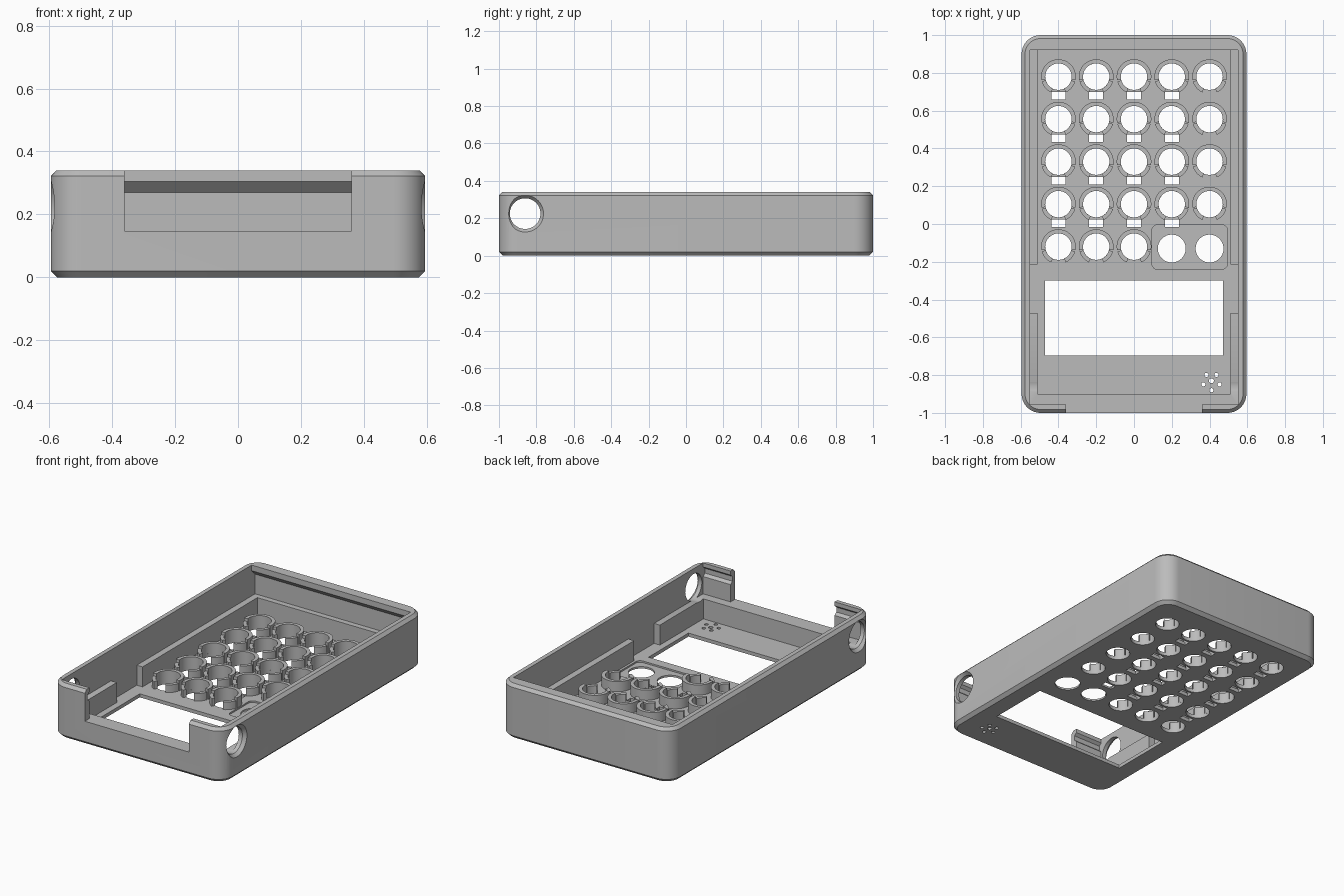
import bpy, bmesh, math

cube = bpy.data.objects.get("Cube")
if cube:
    bpy.data.objects.remove(cube, do_unlink=True)

grey = bpy.data.materials.new("light_grey_plastic")
grey.use_nodes = True
COLOUR = (0.5, 0.5, 0.5, 1)
grey.diffuse_color = COLOUR
grey.node_tree.nodes["Principled BSDF"].inputs["Base Color"].default_value = COLOUR

FLOOR, LEDGE, HEIGHT = 0.022, 0.147, 0.34
HOLE_R, RING_R = 0.07, 0.092
COLUMNS = [-0.4 + 0.2 * i for i in range(5)]
ROWS = [0.78 - 0.225 * i for i in range(5)]


def loft(bm, rings):
    """Skin a closed solid through equal-length rings of points."""
    loops = [[bm.verts.new(p) for p in ring] for ring in rings]
    n = len(loops[0])
    faces = [bm.faces.new(loops[0][::-1]), bm.faces.new(loops[-1])]
    for a, b in zip(loops, loops[1:]):
        for i in range(n):
            j = (i + 1) % n
            faces.append(bm.faces.new((a[i], a[j], b[j], b[i])))
    bmesh.ops.recalc_face_normals(bm, faces=faces)


def prism(bm, outline, z0, z1):
    loft(bm, [[(x, y, z) for x, y in outline] for z in (z0, z1)])


def box(bm, x0, x1, y0, y1, z0, z1):
    prism(bm, [(x0, y0), (x1, y0), (x1, y1), (x0, y1)], z0, z1)


def circle(cx, cy, r, n=32):
    return [(cx + r * math.cos(math.tau * i / n), cy + r * math.sin(math.tau * i / n))
            for i in range(n)]


def rounded_rect(cx, cy, hx, hy, r, steps=10):
    points = []
    for k, (sx, sy) in enumerate([(1, 1), (-1, 1), (-1, -1), (1, -1)]):
        for i in range(steps + 1):
            a = math.pi / 2 * (k + i / steps)
            points.append((cx + sx * (hx - r) + r * math.cos(a),
                           cy + sy * (hy - r) + r * math.sin(a)))
    return points


def arc_band(cx, cy, r0, r1, start, end, n):
    angles = [math.radians(start + (end - start) * i / n) for i in range(n + 1)]
    outer = [(cx + r1 * math.cos(a), cy + r1 * math.sin(a)) for a in angles]
    inner = [(cx + r0 * math.cos(a), cy + r0 * math.sin(a)) for a in angles]
    return outer + inner[::-1]


def make_object(name, bm):
    mesh = bpy.data.meshes.new(name)
    bm.to_mesh(mesh)
    bm.free()
    mesh.materials.append(grey)
    obj = bpy.data.objects.new(name, mesh)
    bpy.context.collection.objects.link(obj)
    return obj


def activate(obj):
    bpy.ops.object.select_all(action='DESELECT')
    obj.select_set(True)
    bpy.context.view_layer.objects.active = obj


def carve(target, bm):
    """Subtract the solids in bm from the target."""
    cutter = make_object("cutter", bm)
    cutter.hide_render = True
    activate(target)
    mod = target.modifiers.new("cut", 'BOOLEAN')
    mod.operation, mod.solver, mod.object = 'DIFFERENCE', 'EXACT', cutter
    bpy.ops.object.modifier_apply(modifier=mod.name)
    bpy.data.objects.remove(cutter, do_unlink=True)


# Outer shell with chamfered bottom and top edges
bm = bmesh.new()
loft(bm, [[(x, y, z) for x, y in rounded_rect(0, 0, 0.595 - c, 1 - c, 0.1 - c)]
          for z, c in [(0, 0.02), (0.02, 0), (HEIGHT - 0.018, 0), (HEIGHT, 0.018)]])
shell = make_object("case_shell", bm)

# Upper cavity, with a back lip and a front snap groove
bm = bmesh.new()
profile = [(-0.955, LEDGE), (0.955, LEDGE), (0.955, 0.27), (0.92, 0.305), (0.92, 0.4),
           (-0.955, 0.4), (-0.955, 0.315), (-0.972, 0.3), (-0.972, 0.27), (-0.955, 0.255)]
loft(bm, [[(x, y, z) for y, z in profile] for x in (-0.55, 0.55)])
carve(shell, bm)

# Lower cavity, leaving ledges that stop short in the middle of the sides
bm = bmesh.new()
outline = [(0.51, -0.9), (0.51, -0.47), (0.55, -0.47), (0.55, -0.215), (0.51, -0.215), (0.51, 0.92)]
prism(bm, outline + [(-x, y) for x, y in reversed(outline)], FLOOR, 0.2)
carve(shell, bm)

# Front opening
bm = bmesh.new()
box(bm, -0.36, 0.36, -1.1, -0.8, LEDGE, 0.5)
carve(shell, bm)

# Countersunk round ports in both side walls
bm = bmesh.new()
for side in (-1, 1):
    loft(bm, [[(side * x, y, z) for y, z in circle(-0.86, 0.225, r, 48)]
              for x, r in [(0.5, 0.082), (0.575, 0.082), (0.597, 0.1), (0.7, 0.1)]])
carve(shell, bm)

# Shallow recess around the two plain holes
bm = bmesh.new()
prism(bm, rounded_rect(0.295, -0.122, 0.2, 0.118, 0.03, 6), 0.012, 0.1)
carve(shell, bm)

# Floor openings: screen window, button holes, slots and speaker holes
bm = bmesh.new()
box(bm, -0.47, 0.47, -0.695, -0.3, -0.1, 0.1)
for r, y in enumerate(ROWS):
    for c, x in enumerate(COLUMNS):
        plain = r == 4 and c > 2
        prism(bm, circle(x, y - 0.01 * plain, 0.074 if plain else HOLE_R), -0.1, 0.1)
        if r < 4 and c < 4:
            box(bm, x - 0.037, x + 0.037, y - 0.122, y - 0.082, -0.1, 0.1)
prism(bm, circle(0.41, -0.83, 0.013, 16), -0.1, 0.1)
for x, y in circle(0.41, -0.835, 0.045, 20)[3::4]:
    prism(bm, circle(x, y, 0.011, 16), -0.1, 0.1)
carve(shell, bm)

# Split guide collars around the button holes
bm = bmesh.new()
for r, y in enumerate(ROWS):
    for c, x in enumerate(COLUMNS):
        if r == 4 and c > 2:
            continue
        for start, end, n, top in [(-12, 192, 20, 0.085), (196, 245, 6, 0.07), (295, 344, 6, 0.07)]:
            prism(bm, arc_band(x, y, HOLE_R, RING_R, start, end, n), FLOOR - 0.004, top)
collars = make_object("button_collars", bm)

for obj in (shell, collars):
    activate(obj)
    bpy.ops.object.shade_smooth_by_angle(angle=math.radians(30))
